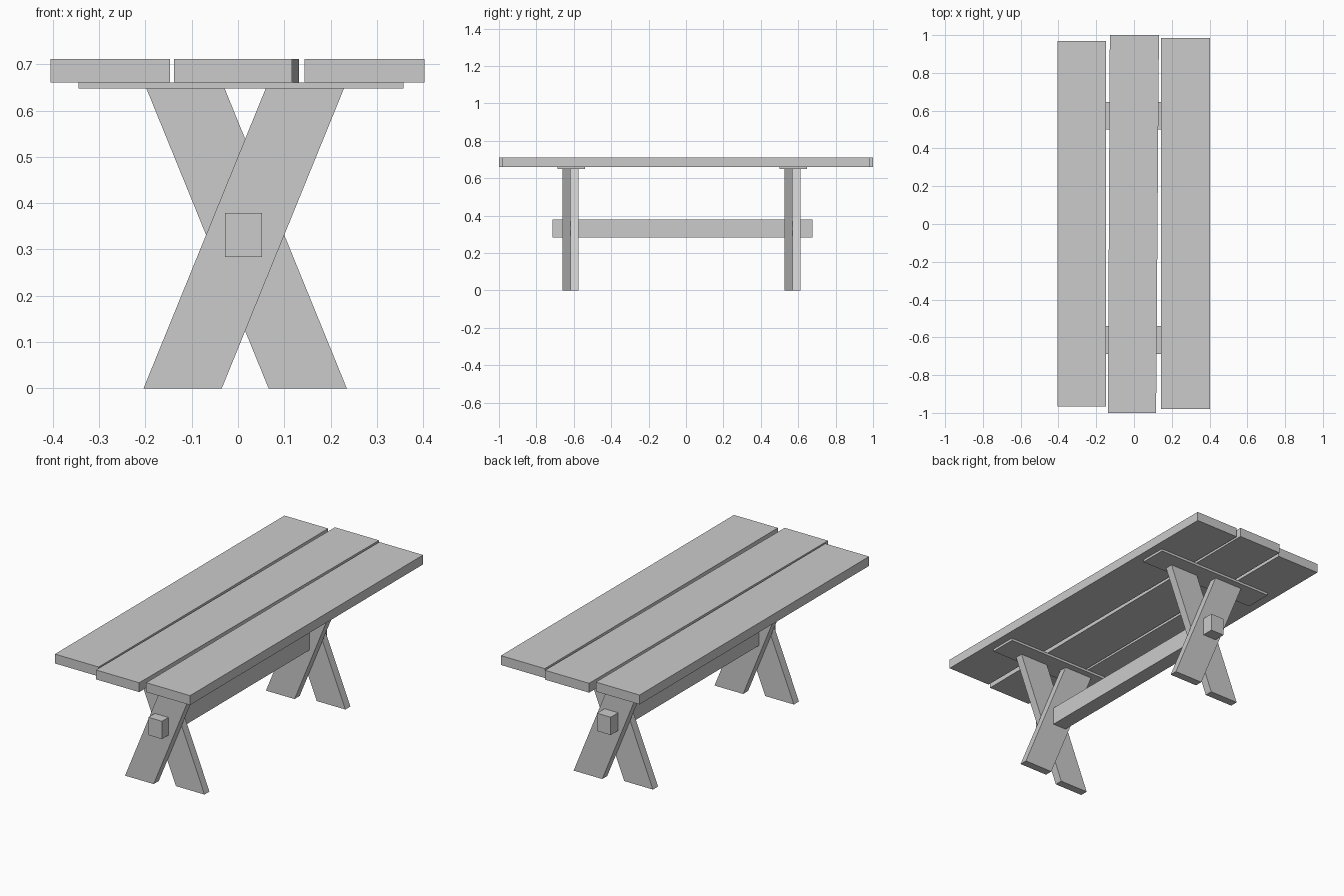
import bpy

cube = bpy.data.objects.get("Cube")
if cube:
    bpy.data.objects.remove(cube, do_unlink=True)

# Single plain grey for the whole table
grey = bpy.data.materials.new("plain_grey")
grey.use_nodes = True
colour = (0.6, 0.6, 0.6, 1.0)
grey.diffuse_color = colour
grey.node_tree.nodes["Principled BSDF"].inputs["Base Color"].default_value = colour


def prism(name, lower, upper):
    """Solid between two matching four-point loops."""
    verts = lower + upper
    faces = [(3, 2, 1, 0), (4, 5, 6, 7)]
    faces += [(i, (i + 1) % 4, (i + 1) % 4 + 4, i + 4) for i in range(4)]
    mesh = bpy.data.meshes.new(name)
    mesh.from_pydata(verts, [], faces)
    mesh.materials.append(grey)
    obj = bpy.data.objects.new(name, mesh)
    bpy.context.collection.objects.link(obj)
    return obj


def board(name, front, back, y, z):
    """Box whose front and back ends have their own x range."""
    corners = [(front[0], y[0]), (front[1], y[0]), (back[1], y[1]), (back[0], y[1])]
    return prism(name, *[[(px, py, h) for px, py in corners] for h in z])


def leg(name, foot, head, y, top):
    """Slanted plank with level ends."""
    loops = []
    for (x0, x1), h in ((foot, 0.0), (head, top)):
        loops.append([(x0, y[0], h), (x1, y[0], h), (x1, y[1], h), (x0, y[1], h)])
    return prism(name, *loops)


LEG_TOP, PLANK_BASE, PLANK_TOP = 0.648, 0.661, 0.711

# Table top: three planks, the middle one slightly askew
plank_z = (PLANK_BASE, PLANK_TOP)
board("right_plank", (-0.405, -0.147), (-0.405, -0.147), (-0.965, 0.97), plank_z)
middle = board("middle_plank", (-0.138, 0.117), (-0.128, 0.132), (-1.0, 1.0), plank_z)
board("left_plank", (0.144, 0.403), (0.144, 0.403), (-0.98, 0.985), plank_z)

# Crossed legs and the batten above them, at each end
for end, y in (("front", -0.618), ("back", 0.57)):
    batten_x = (-0.345, 0.357)
    board(end + "_batten", batten_x, batten_x, (y - 0.07, y + 0.077), (LEG_TOP, PLANK_BASE))
    leg(end + "_outer_leg", (-0.204, -0.035), (0.06, 0.229), (y - 0.043, y), LEG_TOP)
    leg(end + "_inner_leg", (0.066, 0.235), (-0.198, -0.029), (y, y + 0.042), LEG_TOP)

# Long stretcher through both leg crossings
beam_x = (-0.028, 0.052)
board("stretcher_beam", beam_x, beam_x, (-0.715, 0.675), (0.284, 0.379))
